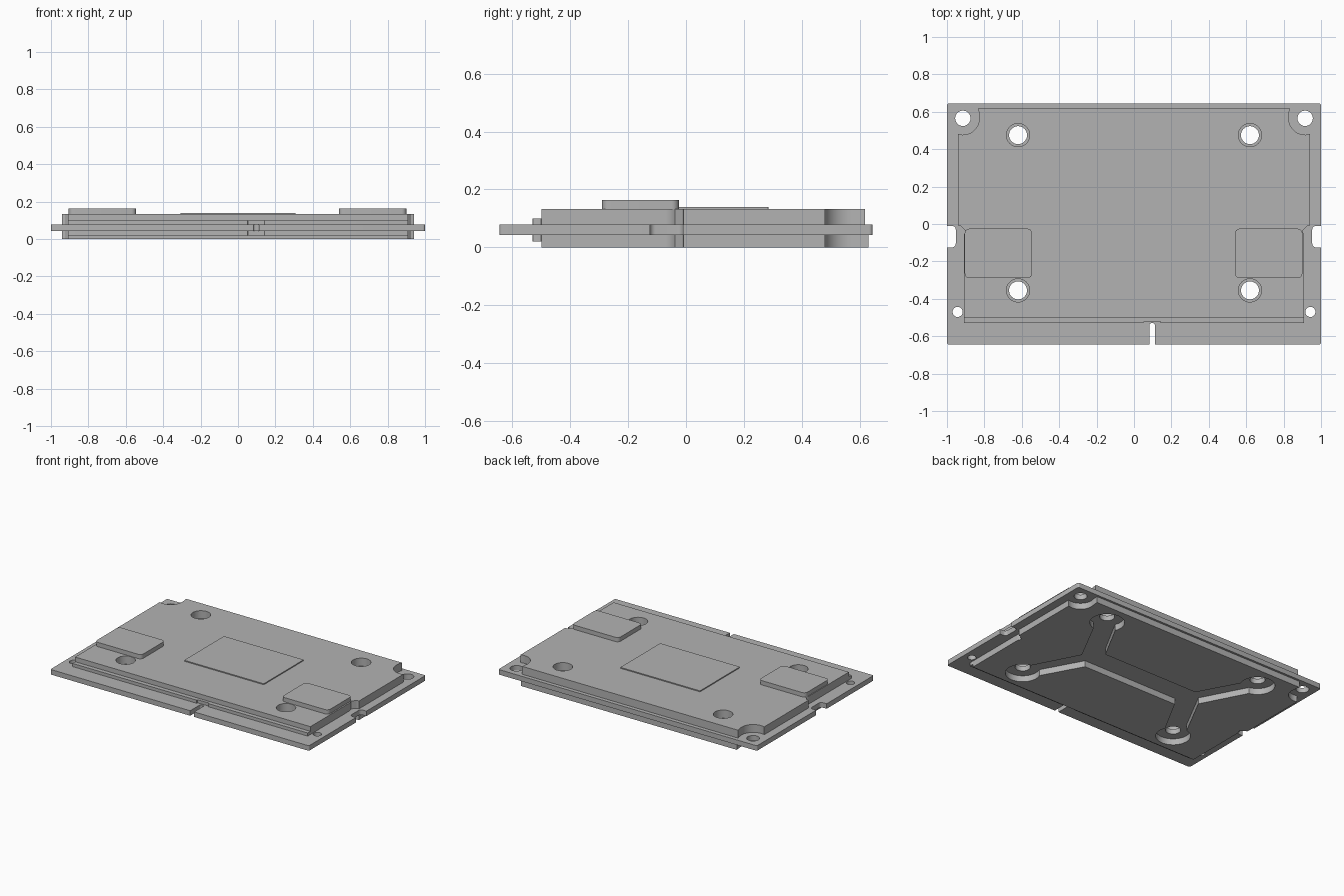
import bpy
import bmesh
from math import cos, sin, radians

cube = bpy.data.objects.get("Cube")
if cube:
    bpy.data.objects.remove(cube, do_unlink=True)

grey = bpy.data.materials.new("plain_grey")
grey.use_nodes = True
GREY = (0.45, 0.45, 0.45, 1)
grey.diffuse_color = GREY
grey.node_tree.nodes["Principled BSDF"].inputs["Base Color"].default_value = GREY

# Heights of the layers
BOARD_LOW, BOARD_TOP, BODY_TOP = 0.043, 0.078, 0.133


def arc(cx, cy, r, start, end, steps=12):
    angles = [radians(start + (end - start) * i / steps) for i in range(steps + 1)]
    return [(cx + r * cos(a), cy + r * sin(a)) for a in angles]


def circle(cx, cy, r):
    return arc(cx, cy, r, 0, 360, 48)[:-1]


def rounded(x0, x1, y0, y1, r):
    return (arc(x1 - r, y0 + r, r, -90, 0, 6) + arc(x1 - r, y1 - r, r, 0, 90, 6)
            + arc(x0 + r, y1 - r, r, 90, 180, 6) + arc(x0 + r, y0 + r, r, 180, 270, 6))


def mirrored(half):
    return half + [(-x, y) for x, y in reversed(half)]


def prism(name, outline, z0, z1):
    bm = bmesh.new()
    low = bm.faces.new([bm.verts.new((x, y, z0)) for x, y in outline])
    new = bmesh.ops.extrude_face_region(bm, geom=[low])["geom"]
    top = [v for v in new if isinstance(v, bmesh.types.BMVert)]
    bmesh.ops.translate(bm, verts=top, vec=(0, 0, z1 - z0))
    bmesh.ops.recalc_face_normals(bm, faces=bm.faces)
    mesh = bpy.data.meshes.new(name)
    bm.to_mesh(mesh)
    bm.free()
    mesh.materials.append(grey)
    obj = bpy.data.objects.new(name, mesh)
    bpy.context.collection.objects.link(obj)
    return obj


def cut(obj, outline):
    # Cut an outline through the full thickness of a part
    cutter = prism("cutter", outline, -0.5, 0.5)
    mod = obj.modifiers.new("cut", "BOOLEAN")
    mod.operation, mod.solver, mod.object = "DIFFERENCE", "EXACT", cutter
    bpy.context.view_layer.objects.active = obj
    bpy.ops.object.modifier_apply(modifier=mod.name)
    bpy.data.objects.remove(cutter, do_unlink=True)


def body_outline(back):
    # Narrow front, shoulder, then a scoop around the corner hole
    half = [(0.91, -0.5)]
    half += arc(0.855, -0.07, 0.055, 0, 35, 4) + [(0.925, -0.012), (0.942, -0.008)]
    half += arc(0.915, 0.565, 0.088, 288, 165, 16) + [(0.83, 0.6), (0.835, back)]
    return mirrored(half)


mounts = [(sx * 0.62, y) for sx in (-1, 1) for y in (-0.355, 0.475)]

# Circuit board with its holes, side notches and front slot
board = prism("circuit_board", rounded(-1, 1, -0.645, 0.645, 0.012), BOARD_LOW, BOARD_TOP)
for x, y in mounts:
    cut(board, circle(x, y, 0.048))
for side in (-1, 1):
    cut(board, circle(side * 0.915, 0.565, 0.041))
    cut(board, circle(side * 0.943, -0.47, 0.027))
    edges = sorted((side * 0.953, side * 1.1))
    cut(board, rounded(*edges, -0.125, -0.01, 0.02))
cut(board, rounded(0.082, 0.112, -0.8, -0.53, 0.012))

# Upper body with wide mounting holes
upper = prism("upper_body", body_outline(0.618), BOARD_TOP, BODY_TOP)
for x, y in mounts:
    cut(upper, circle(x, y, 0.062))

# Lower body with a branching pocket between the mounting holes
lower = prism("lower_body", body_outline(0.63), 0, BOARD_LOW)
arms = [(0.37, 0.16), (0.56, 0.508), (0.68, 0.442), (0.48, 0.06)]
arms = [(x, 0.12 - y) for x, y in arms] + arms[-2::-1]
cut(lower, mirrored(arms))
for x, y in mounts:
    cut(lower, circle(x, y, 0.11))

# Front ledges above and below the board
ledges = []
for name, z0, z1 in (("upper_ledge", BOARD_TOP, 0.1), ("lower_ledge", 0.02, BOARD_LOW)):
    ledge = prism(name, rounded(-0.91, 0.91, -0.53, -0.5, 0.001), z0, z1)
    cut(ledge, rounded(0.052, 0.142, -0.6, -0.521, 0.005))
    ledges.append(ledge)

# Chips and centre plate
plate = prism("centre_plate", rounded(-0.308, 0.308, -0.155, 0.285, 0.002), BODY_TOP, 0.14)
right_chip = prism("right_chip", rounded(-0.905, -0.545, -0.29, -0.025, 0.025), BODY_TOP, 0.163)
left_chip = prism("left_chip", rounded(0.54, 0.9, -0.29, -0.025, 0.025), BODY_TOP, 0.163)

bpy.ops.object.select_all(action="DESELECT")
for obj in (board, upper, lower, plate, right_chip, left_chip, *ledges):
    obj.select_set(True)
bpy.context.view_layer.objects.active = board
bpy.ops.object.shade_smooth_by_angle(angle=radians(30))
